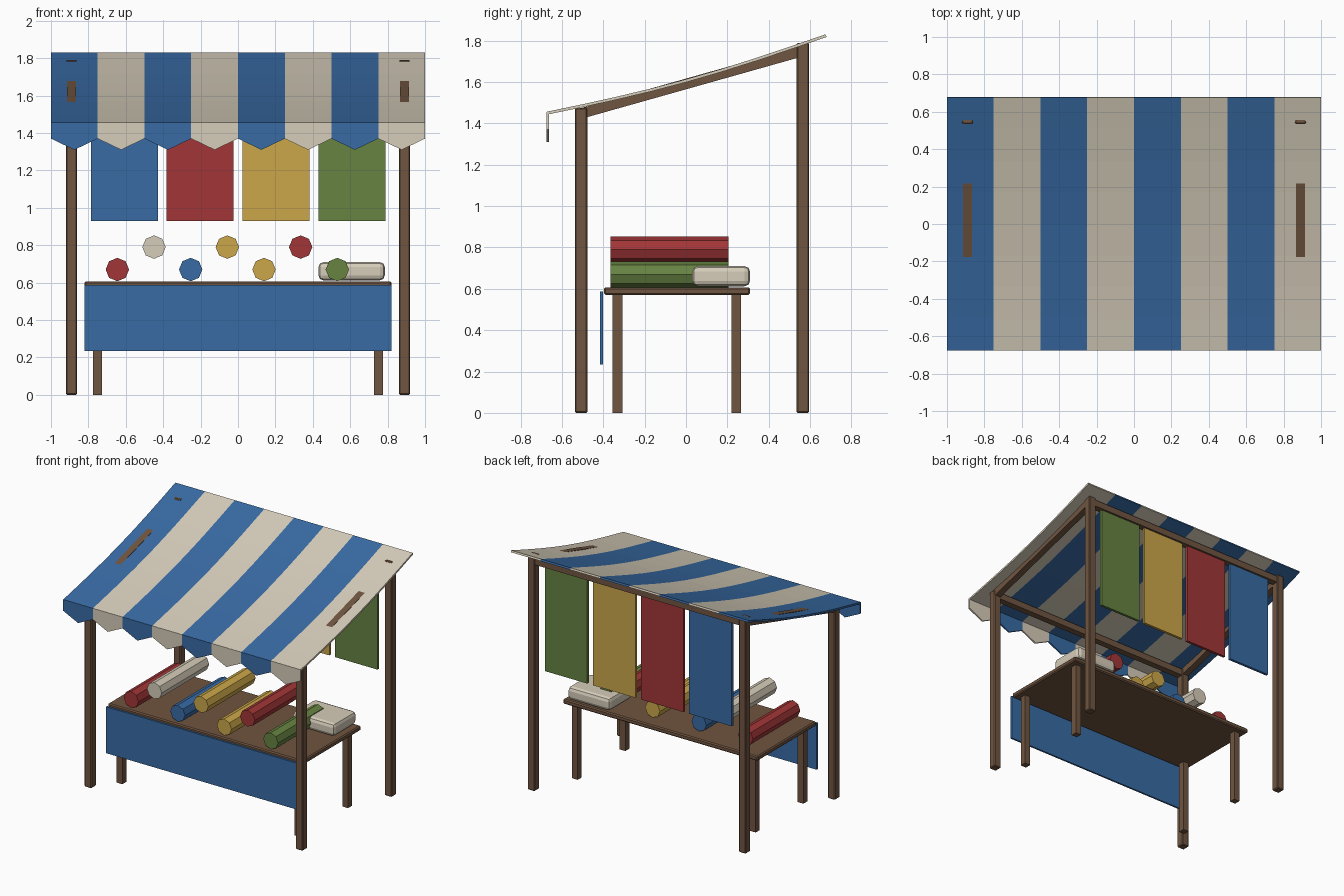
import bpy, bmesh, math
from mathutils import Vector

cube = bpy.data.objects.get("Cube")
if cube:
    bpy.data.objects.remove(cube, do_unlink=True)


def material(name, rgb):
    """Flat colour from 0-255 display values."""
    lin = [((c / 255 + 0.055) / 1.055) ** 2.4 for c in rgb]
    m = bpy.data.materials.new(name)
    m.use_nodes = True
    m.diffuse_color = (*lin, 1)
    m.node_tree.nodes["Principled BSDF"].inputs["Base Color"].default_value = (*lin, 1)
    return m


wood = material("brown wood", (112, 85, 64))
blue = material("blue cloth", (56, 107, 165))
cream = material("cream cloth", (214, 205, 186))
red = material("red cloth", (162, 54, 55))
yellow = material("yellow cloth", (204, 167, 74))
green = material("green cloth", (103, 131, 66))


def add_object(name, bm, *mats):
    me = bpy.data.meshes.new(name)
    bmesh.ops.recalc_face_normals(bm, faces=bm.faces)
    bm.to_mesh(me)
    bm.free()
    for m in mats:
        me.materials.append(m)
    ob = bpy.data.objects.new(name, me)
    bpy.context.collection.objects.link(ob)
    return ob


def box(name, lo, hi, mat, bevel=0, segments=1):
    """Axis-aligned box between two corners."""
    bm = bmesh.new()
    bmesh.ops.create_cube(bm, size=1)
    lo, hi = Vector(lo), Vector(hi)
    for v in bm.verts:
        v.co = (lo + hi) / 2 + v.co * (hi - lo)
    if bevel:
        bmesh.ops.bevel(bm, geom=bm.edges[:], offset=bevel, segments=segments,
                        profile=0.5, affect='EDGES')
    return add_object(name, bm, mat)


# Frame: posts, sloping rafters and cross beams
FRONT_Y, BACK_Y, POST_X = -0.507, 0.565, 0.89
for side, sx in (("right", -1), ("left", 1)):
    for end, y, top in (("front", FRONT_Y, 1.475), ("back", BACK_Y, 1.79)):
        x = sx * POST_X
        box(f"{end}_{side}_post", (x - 0.03, y - 0.03, 0), (x + 0.03, y + 0.03, top), wood, 0.006)
    a, b = Vector((x, FRONT_Y, 1.448)), Vector((x, BACK_Y, 1.75))
    rafter = box(f"{side}_rafter", (-0.025, -(b - a).length / 2, -0.025),
                 (0.025, (b - a).length / 2, 0.025), wood)
    rafter.location = (a + b) / 2
    rafter.rotation_euler.x = math.atan2(b.z - a.z, b.y - a.y)
for end, y, z in (("front", FRONT_Y, 1.445), ("back", BACK_Y, 1.75)):
    box(f"{end}_beam", (-POST_X, y - 0.025, z - 0.025), (POST_X, y + 0.025, z + 0.025), wood)

# Striped canopy with a slight sag
STRIPES, ROWS, DEPTH = 8, 8, 0.675
bm = bmesh.new()
grid = []
for r in range(ROWS + 1):
    t = r / ROWS
    z = 1.456 + 0.375 * t - 0.03 * math.sin(math.pi * t)
    grid.append([bm.verts.new((-1 + 2 * c / STRIPES, -DEPTH + 2 * DEPTH * t, z))
                 for c in range(STRIPES + 1)])
for r in range(ROWS):
    for c in range(STRIPES):
        f = bm.faces.new((grid[r][c], grid[r][c + 1], grid[r + 1][c + 1], grid[r + 1][c]))
        f.material_index = c % 2
canopy = add_object("canopy", bm, blue, cream)
thick = canopy.modifiers.new("thickness", 'SOLIDIFY')
thick.thickness = 0.014
thick.offset = -1

# Pointed valance along the front edge, one flap per stripe
bm = bmesh.new()
w = 2 / STRIPES
for c in range(STRIPES):
    x = -1 + c * w
    outline = ((x, 1.455), (x, 1.37), (x + w / 2, 1.31), (x + w, 1.37), (x + w, 1.455))
    f = bm.faces.new([bm.verts.new((px, -DEPTH, pz)) for px, pz in outline])
    f.material_index = c % 2
bmesh.ops.remove_doubles(bm, verts=bm.verts, dist=0.0001)
valance = add_object("valance", bm, blue, cream)
thick = valance.modifiers.new("thickness", 'SOLIDIFY')
thick.thickness = 0.012
thick.offset = -1

# Table with legs and front cloth
box("table_top", (-0.82, -0.397, 0.57), (0.82, 0.31, 0.607), wood, 0.008)
for side, x in (("right", -0.75), ("left", 0.75)):
    for end, y in (("front", -0.331), ("back", 0.243)):
        box(f"{end}_{side}_table_leg", (x - 0.024, y - 0.024, 0), (x + 0.024, y + 0.024, 0.58), wood)
box("table_cloth", (-0.82, -0.416, 0.235), (0.82, -0.402, 0.588), blue)

# Cloths hanging from the back beam
for i, mat in enumerate((blue, red, yellow, green)):
    x = -0.608 + i * 0.4055
    box(f"hanging_cloth_{i + 1}", (x - 0.179, BACK_Y - 0.01, 0.93),
        (x + 0.179, BACK_Y + 0.01, 1.735), mat)

# Octagonal fabric rolls, alternating low and high
for i, mat in enumerate((red, cream, blue, yellow, yellow, red, green)):
    bm = bmesh.new()
    bmesh.ops.create_cone(bm, cap_ends=True, segments=8, radius1=0.0625,
                          radius2=0.0625, depth=0.57)
    roll = add_object(f"fabric_roll_{i + 1}", bm, mat)
    roll.rotation_euler.x = math.pi / 2
    roll.location = (-0.645 + i * 0.196, -0.08, 0.79 if i % 2 else 0.67)

# Folded cloth bundle
box("folded_cloth", (0.43, 0.03, 0.612), (0.785, 0.31, 0.71), cream, 0.027, 2)
